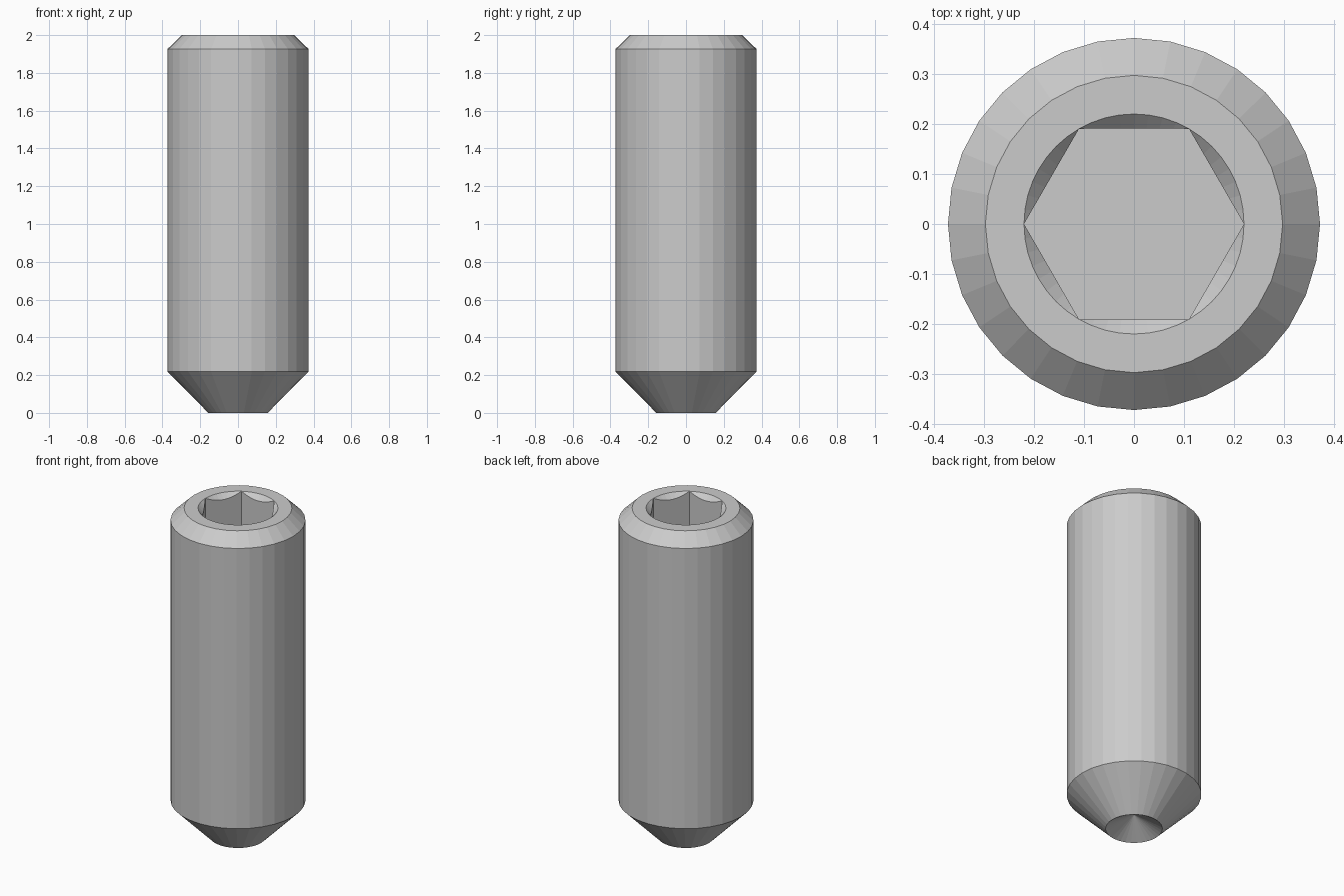
import bpy, bmesh
from math import cos, sin, pi

if "Cube" in bpy.data.objects:
    bpy.data.objects.remove(bpy.data.objects["Cube"])

SIDES, SOCKET_SIDES = 32, 48
APOTHEM, CORNER = 0.191, 0.2205      # hexagon socket
TOP, FLOOR = 2.0, 1.56               # screw top, socket floor

bm = bmesh.new()


def ring(n, radius, height):
    """Closed ring; radius and height are functions of the angle."""
    return [bm.verts.new((radius(a) * cos(a), radius(a) * sin(a), height(a)))
            for a in (2 * pi * i / n for i in range(n))]


def circle(n, r, z):
    return ring(n, lambda a: r, lambda a: z)


def skin(lower, upper):
    n = len(lower)
    for i in range(n):
        j = (i + 1) % n
        bm.faces.new((lower[i], lower[j], upper[j], upper[i]))


def hex_radius(a):
    return APOTHEM / cos(a % (pi / 3) - pi / 6)


def loop_edges(loop):
    return [bm.edges.get((loop[i - 1], loop[i])) for i in range(len(loop))]


# outer body: cup edge, tapered point, shank, top bevel
outer = [circle(SIDES, r, z) for r, z in
         ((0.157, 0), (0.373, 0.218), (0.373, 1.927), (0.298, TOP))]
for a, b in zip(outer, outer[1:]):
    skin(a, b)

# hollow cup in the point
apex = bm.verts.new((0, 0, 0.09))
for i in range(SIDES):
    bm.faces.new((outer[0][i - 1], apex, outer[0][i]))

# hexagon socket with conical lead-in
rim = circle(SOCKET_SIDES, CORNER, TOP)
lead = ring(SOCKET_SIDES, hex_radius, lambda a: TOP - (CORNER - hex_radius(a)))
base = ring(SOCKET_SIDES, hex_radius, lambda a: FLOOR)
skin(rim, lead)
skin(lead, base)
bm.faces.new(base)

# flat top face between bevel and socket
bmesh.ops.triangle_fill(bm, use_beauty=True,
                        edges=loop_edges(outer[-1]) + loop_edges(rim))

bmesh.ops.remove_doubles(bm, verts=bm.verts, dist=0.0005)
bmesh.ops.recalc_face_normals(bm, faces=bm.faces)

mesh = bpy.data.meshes.new("set_screw")
bm.to_mesh(mesh)
bm.free()
bpy.context.collection.objects.link(bpy.data.objects.new("set_screw", mesh))
